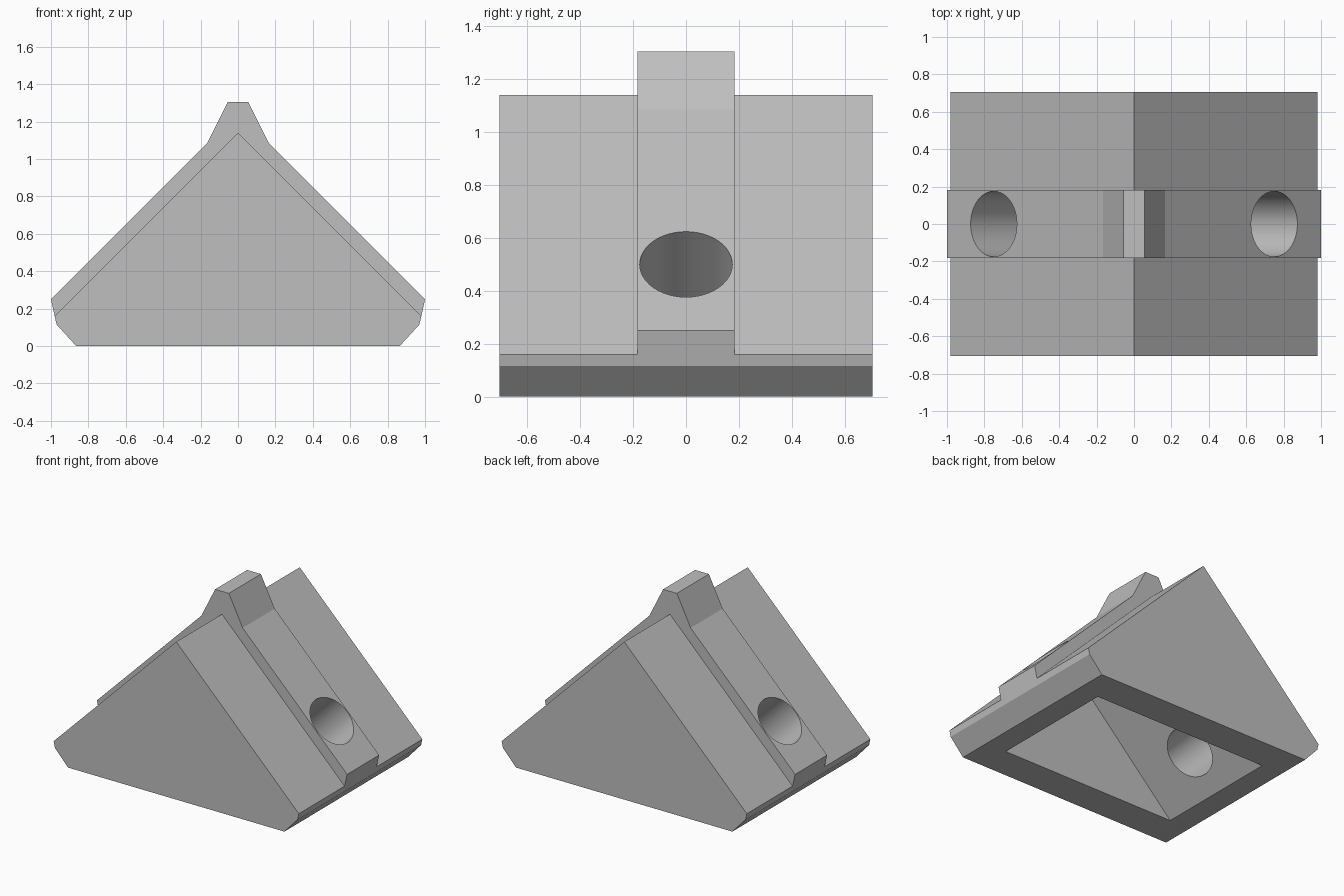
import bpy, bmesh, math
from mathutils import Vector

if "Cube" in bpy.data.objects:
    bpy.data.objects.remove(bpy.data.objects["Cube"])

grey = bpy.data.materials.new("light grey")
grey.use_nodes = True
colour = (0.52, 0.52, 0.52, 1)
grey.diffuse_color = colour
grey.node_tree.nodes["Principled BSDF"].inputs["Base Color"].default_value = colour


def finish(name, bm):
    bmesh.ops.recalc_face_normals(bm, faces=bm.faces)
    mesh = bpy.data.meshes.new(name)
    bm.to_mesh(mesh)
    bm.free()
    mesh.materials.append(grey)
    ob = bpy.data.objects.new(name, mesh)
    bpy.context.collection.objects.link(ob)
    return ob


def prism(name, half, half_depth):
    """Mirror a right-hand (x, z) profile and extrude it along y."""
    points = half + [(-x, z) for x, z in reversed(half) if x > 0]
    bm = bmesh.new()
    face = bm.faces.new([bm.verts.new((x, -half_depth, z)) for x, z in points])
    result = bmesh.ops.extrude_face_region(bm, geom=[face])
    verts = [v for v in result["geom"] if isinstance(v, bmesh.types.BMVert)]
    bmesh.ops.translate(bm, verts=verts, vec=(0, 2 * half_depth, 0))
    return finish(name, bm)


def bore(name, side):
    """Cylinder square to one sloping face."""
    bm = bmesh.new()
    bmesh.ops.create_cone(bm, cap_ends=True, segments=48,
                          radius1=0.175, radius2=0.175, depth=1)
    ob = finish(name, bm)
    ob.location = (side * 0.75, 0, 0.5)
    ob.rotation_euler = (0, side * math.pi / 4, 0)
    return ob


def combine(target, tool, operation):
    tool.hide_render = True
    mod = target.modifiers.new(operation.lower(), "BOOLEAN")
    mod.operation = operation
    mod.solver = "EXACT"
    mod.object = tool
    bpy.context.view_layer.update()
    bpy.context.view_layer.objects.active = target
    bpy.ops.object.modifier_apply(modifier=mod.name)
    bpy.data.objects.remove(tool)


# Wedge body with chamfered feet
body = prism("wedge_bracket", [(0.865, 0), (0.97, 0.115), (0.98, 0.16), (0, 1.14)], 0.705)

# Raised centre rib with a peak on top
rib = prism("centre_rib", [(0, 0.9), (0.98, 0.16), (1, 0.25),
                           (0.165, 1.085), (0.055, 1.305)], 0.183)
combine(body, rib, "UNION")

# Hollow underside
cavity = prism("cavity_cutter", [(0.75, -0.05), (0, 0.7)], 0.467)
combine(body, cavity, "DIFFERENCE")

# Screw holes through both slopes
for side in (-1, 1):
    combine(body, bore("hole_cutter", side), "DIFFERENCE")

# Smooth bores, crisp edges elsewhere
bpy.ops.object.select_all(action="DESELECT")
body.select_set(True)
bpy.context.view_layer.objects.active = body
bpy.ops.object.shade_smooth_by_angle(angle=math.radians(15))
